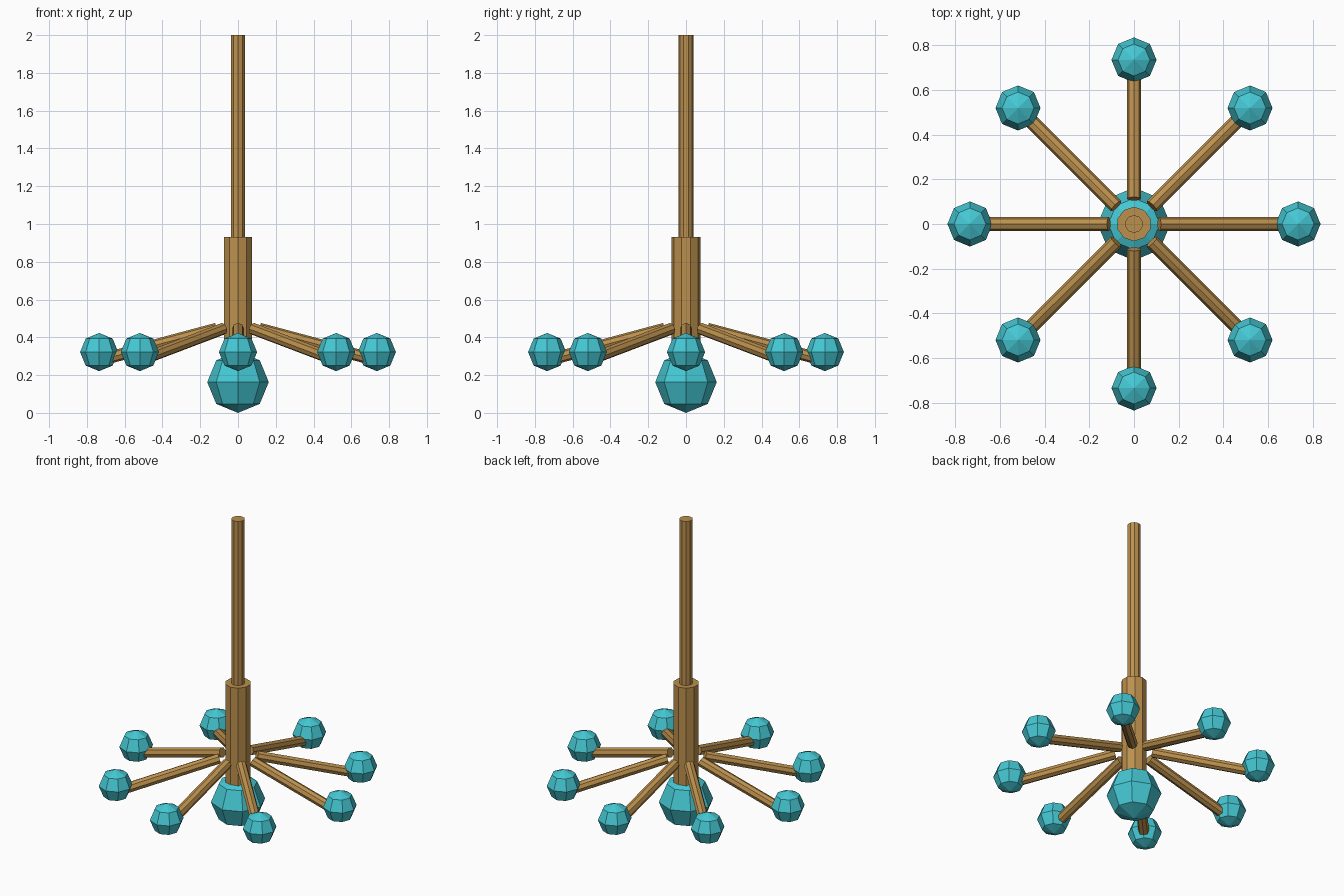
import bpy
from math import cos, sin, pi, radians
from mathutils import Vector

cube = bpy.data.objects.get("Cube")
if cube:
    bpy.data.objects.remove(cube, do_unlink=True)


def make_material(name, rgb):
    mat = bpy.data.materials.new(name)
    mat.use_nodes = True
    color = (*rgb, 1)
    mat.diffuse_color = color
    mat.node_tree.nodes["Principled BSDF"].inputs["Base Color"].default_value = color
    return mat


wood = make_material("warm wood brown", (0.5, 0.28, 0.075))
teal = make_material("bright teal", (0.06, 0.58, 0.66))


def finish(name, mat):
    ob = bpy.context.object
    ob.name = name
    ob.data.materials.append(mat)
    return ob


def rod(name, start, end, radius, sides):
    """Straight faceted rod between two points."""
    start, end = Vector(start), Vector(end)
    axis = end - start
    bpy.ops.mesh.primitive_cylinder_add(
        vertices=sides, radius=radius, depth=axis.length,
        location=(start + end) / 2,
        rotation=axis.to_track_quat("Z", "Y").to_euler())
    return finish(name, wood)


def ball(name, location, radius, turn=0):
    """Low-poly ball with eight segments and four rings."""
    bpy.ops.mesh.primitive_uv_sphere_add(
        segments=8, ring_count=4, radius=radius,
        location=location, rotation=(0, 0, turn))
    return finish(name, teal)


# Central stem
rod("upper_rod", (0, 0, 0.9), (0, 0, 2), 0.04, 10)
rod("lower_sleeve", (0, 0, 0.22), (0, 0, 0.93), 0.077, 10)
ball("bottom_ball", (0, 0, 0.163), 0.163)

# Eight drooping arms, each with a ball at its tip
inner, outer, droop = 0.113, 0.70, radians(15)
inner_z = 0.445
outer_z = inner_z - (outer - inner) * sin(droop) / cos(droop)
for i in range(8):
    a = i * pi / 4
    c, s = cos(a), sin(a)
    rod(f"arm_{i + 1}", (inner * c, inner * s, inner_z),
        (outer * c, outer * s, outer_z), 0.032, 8)
    ball(f"arm_ball_{i + 1}", (0.735 * c, 0.735 * s, 0.322), 0.101, a)
